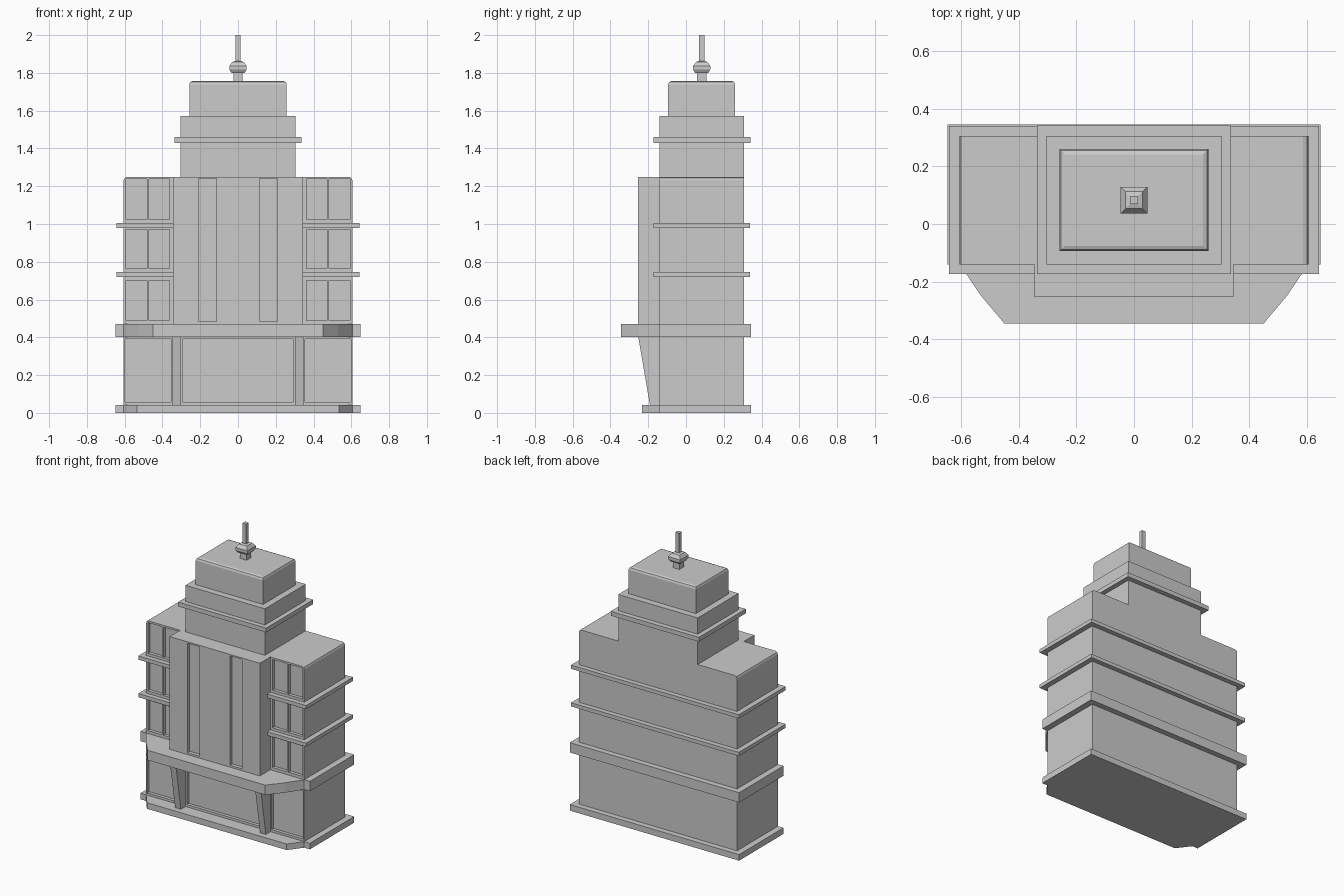
import bpy, bmesh
from mathutils import Vector

if "Cube" in bpy.data.objects:
    bpy.data.objects.remove(bpy.data.objects["Cube"])


def make(name, build):
    bm = bmesh.new()
    build(bm)
    bmesh.ops.recalc_face_normals(bm, faces=bm.faces)
    me = bpy.data.meshes.new(name)
    bm.to_mesh(me)
    bm.free()
    ob = bpy.data.objects.new(name, me)
    bpy.context.collection.objects.link(ob)
    return ob


def add_loft(bm, rings):
    """Skin a stack of equal-length point rings and cap both ends."""
    vs = [[bm.verts.new(p) for p in r] for r in rings]
    n = len(vs[0])
    for a, b in zip(vs, vs[1:]):
        for i in range(n):
            j = (i + 1) % n
            bm.faces.new((a[i], a[j], b[j], b[i]))
    bm.faces.new(vs[0][::-1])
    bm.faces.new(vs[-1])


def add_box(bm, x, y, z):
    add_loft(bm, [[(x[0], y[0], h), (x[1], y[0], h), (x[1], y[1], h), (x[0], y[1], h)] for h in z])


def box(name, x, y, z):
    return make(name, lambda bm: add_box(bm, x, y, z))


def prism(name, outline, z):
    return make(name, lambda bm: add_loft(bm, [[(px, py, h) for px, py in outline] for h in z]))


def mirrored(half):
    return half + [(-x, y) for x, y in reversed(half)]


def round_edges(ob, width, keep):
    """Bevel the edges whose midpoint and direction satisfy keep."""
    bm = bmesh.new()
    bm.from_mesh(ob.data)
    edges = [e for e in bm.edges if keep((e.verts[0].co + e.verts[1].co) / 2)]
    bmesh.ops.bevel(bm, geom=edges, offset=width, segments=2, profile=0.5, affect='EDGES')
    bm.to_mesh(ob.data)
    bm.free()


def carve(ob, boxes):
    def build(bm):
        for b in boxes:
            add_box(bm, *b)
    cutter = make("recess_cutter", build)
    cutter.hide_render = True
    mod = ob.modifiers.new("recesses", 'BOOLEAN')
    mod.operation, mod.solver, mod.object = 'DIFFERENCE', 'EXACT', cutter
    bpy.context.view_layer.objects.active = ob
    bpy.ops.object.modifier_apply(modifier=mod.name)
    bpy.data.objects.remove(cutter)


FRONT, BACK = -0.14, 0.306

# Main block with rounded roof sides
body = box("main_block", (-0.605, 0.605), (FRONT, BACK), (0, 1.25))
round_edges(body, 0.018, lambda m: m.z > 1.24 and abs(m.x) > 0.6 and abs(m.y - (FRONT + BACK) / 2) < 0.01)

# Window panes in the wings and shopfront recesses below
depth = (-0.3, FRONT + 0.022)
cuts = [((-0.293, 0.293), depth, (0.058, 0.39))]
for s in (-1, 1):
    def span(a, b):
        return tuple(sorted((s * a, s * b)))
    cuts.append((span(0.355, 0.597), depth, (0.058, 0.39)))
    for z in ((0.49, 0.70), (0.765, 0.97), (1.025, 1.237)):
        cuts.append((span(0.362, 0.472), depth, z))
        cuts.append((span(0.483, 0.592), depth, z))
carve(body, cuts)

# Central bay with two tall slots
bay = box("central_bay", (-0.345, 0.345), (-0.254, FRONT + 0.01), (0.46, 1.25))
carve(bay, [(x, (-0.4, -0.228), (0.483, 1.24)) for x in ((-0.21, -0.115), (0.115, 0.21))])

# Base plinth and entrance canopy: wide rear band plus angled front
for name, z, half in (
        ("plinth", (0, 0.042), [(0.535, -0.232), (0.605, FRONT)]),
        ("canopy", (0.402, 0.47), [(0.45, -0.345), (0.53, -0.25), (0.605, FRONT)])):
    prism(name, mirrored(half + [(0.648, FRONT), (0.648, 0.345)]), z)

# Floor ledges
for i, z in enumerate((0.72, 0.98)):
    box(f"floor_ledge_{i + 1}", (-0.642, 0.642), (-0.173, 0.34), (z, z + 0.026))

# Tapered entrance columns
for s, side in ((-1, "left"), (1, "right")):
    profile = [(FRONT + 0.03, 0.03), (-0.189, 0.03), (-0.254, 0.41), (FRONT + 0.03, 0.41)]
    make(f"column_{side}", lambda bm: add_loft(
        bm, [[(s * x, y, z) for y, z in profile] for x in (0.303, 0.347)]))

# Upper tower, its ledge and the rounded top block
box("tower", (-0.304, 0.304), (FRONT, BACK), (1.24, 1.572))
box("tower_ledge", (-0.337, 0.337), (-0.173, 0.341), (1.43, 1.46))
top = box("top_block", (-0.258, 0.258), (-0.094, 0.26), (1.565, 1.757))
round_edges(top, 0.018, lambda m: m.z > 1.75)

# Square antenna with bulb
steps = [(0.025, 1.75), (0.025, 1.80), (0.035, 1.80), (0.046, 1.818), (0.046, 1.836),
         (0.030, 1.858), (0.014, 1.863), (0.014, 2.0)]
make("antenna", lambda bm: add_loft(
    bm, [[(sx * r, 0.083 + sy * r, z) for sx, sy in ((-1, -1), (1, -1), (1, 1), (-1, 1))] for r, z in steps]))
